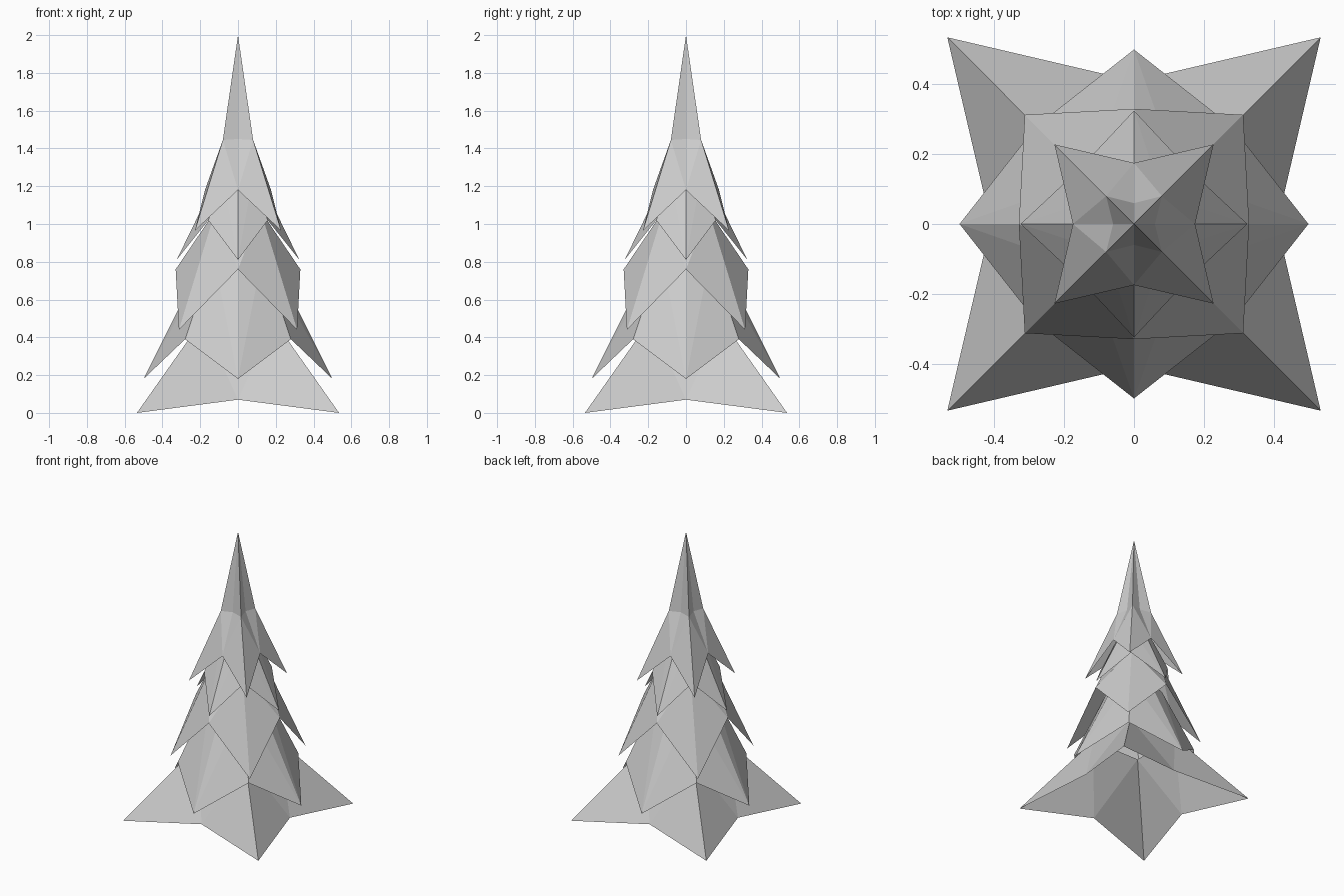
import bpy, bmesh, math

if "Cube" in bpy.data.objects:
    bpy.data.objects.remove(bpy.data.objects["Cube"])


def ring(bm, diag, mid):
    """Eight points: diag=(x, z) on the corners, mid=(x, z) on the axes."""
    pts = []
    for i in range(8):
        a = i * math.pi / 4
        if i % 2:
            r, z = diag[0] * math.sqrt(2), diag[1]
        else:
            r, z = mid
        pts.append(bm.verts.new((r * math.cos(a), r * math.sin(a), z)))
    return pts


def shell(name, rings, apex=None):
    """Open star-shaped skirt, optionally closed to a point."""
    bm = bmesh.new()
    loops = [ring(bm, d, m) for d, m in rings]
    for lo, hi in zip(loops, loops[1:]):
        for i in range(8):
            j = (i + 1) % 8
            # split each quad along the same mirrored diagonal
            if i % 2:
                bm.faces.new((lo[i], lo[j], hi[i]))
                bm.faces.new((lo[j], hi[j], hi[i]))
            else:
                bm.faces.new((lo[i], lo[j], hi[j]))
                bm.faces.new((lo[i], hi[j], hi[i]))
    if apex:
        tip = bm.verts.new((0, 0, apex))
        for i in range(8):
            bm.faces.new((loops[-1][i], loops[-1][(i + 1) % 8], tip))
    me = bpy.data.meshes.new(name)
    bm.to_mesh(me)
    bm.free()
    ob = bpy.data.objects.new(name, me)
    bpy.context.collection.objects.link(ob)
    return ob


# Branch tiers: bottom rim then top rim, each as (corner), (axis)
shell("lowest_branches", [((.535, 0), (.41, .07)), ((.19, .49), (.19, .49))])
shell("low_branches", [((.28, .39), (.50, .18)), ((.13, .84), (.17, .84))])
shell("middle_branches", [((.313, .44), (.33, .76)), ((.12, 1.07), (.115, 1.07))])
shell("high_branches", [((.157, 1.02), (.325, .81)), ((.08, 1.25), (.11, 1.25))])
# Top tier flows straight into the spike
shell("treetop", [((.228, .965), (.175, 1.18)), ((.08, 1.445), (.06, 1.45))], apex=2.0)
